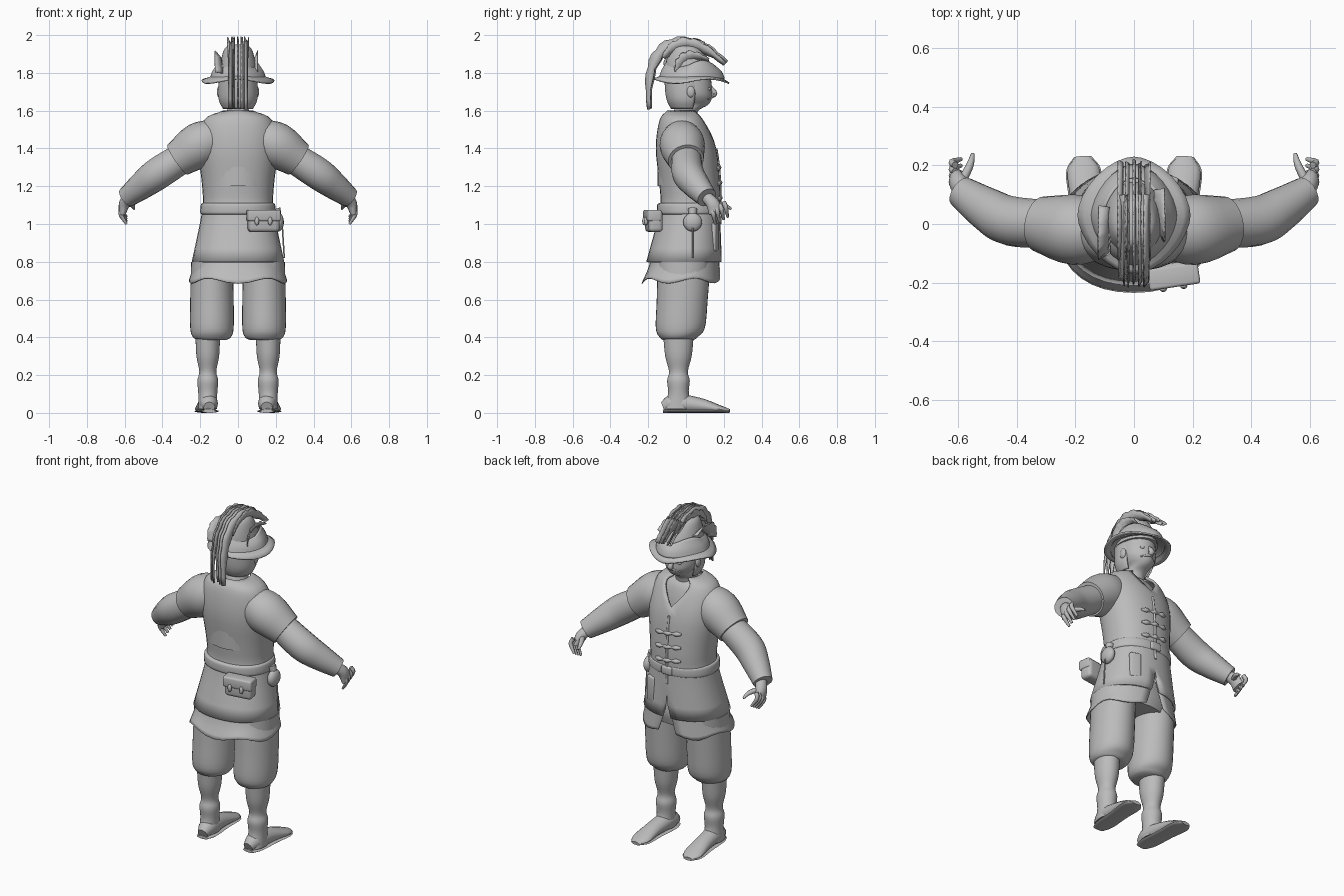
import bpy, bmesh, math, random
from mathutils import Vector

random.seed(4)
if "Cube" in bpy.data.objects:
    bpy.data.objects.remove(bpy.data.objects["Cube"])

grey = bpy.data.materials.new("plain grey")
grey.use_nodes = True
grey.diffuse_color = (.5, .5, .5, 1)
grey.node_tree.nodes["Principled BSDF"].inputs["Base Color"].default_value = grey.diffuse_color


def finish(name, bm, thick=0, mirror=False):
    """Turn a bmesh into a smooth shaded object."""
    bmesh.ops.remove_doubles(bm, verts=bm.verts, dist=.0005)
    bmesh.ops.recalc_face_normals(bm, faces=bm.faces)
    mesh = bpy.data.meshes.new(name)
    bm.to_mesh(mesh)
    bm.free()
    mesh.materials.append(grey)
    ob = bpy.data.objects.new(name, mesh)
    bpy.context.collection.objects.link(ob)
    bpy.ops.object.select_all(action='DESELECT')
    ob.select_set(True)
    bpy.context.view_layer.objects.active = ob
    bpy.ops.object.shade_smooth_by_angle(angle=math.radians(50))
    if thick:
        ob.modifiers.new("cloth", 'SOLIDIFY').thickness = thick
    if mirror:
        ob.modifiers.new("other side", 'MIRROR')
    return ob


def spline(points, steps=4):
    """Smooth curve through points of any dimension."""
    pts = [Vector(p) for p in points]
    pts = [pts[0] * 2 - pts[1]] + pts + [pts[-1] * 2 - pts[-2]]
    out = []
    for a, b, c, d in zip(pts, pts[1:], pts[2:], pts[3:]):
        for i in range(steps):
            t = i / steps
            out.append(b + (c - a) * (t / 2) + (a * 2 - b * 5 + c * 4 - d) * (t * t / 2)
                       + (b * 3 - a - c * 3 + d) * (t ** 3 / 2))
    return out + [pts[-2]]


def skin(bm, rings, closed, cap):
    """Bridge rows of points with quads."""
    rows = [[bm.verts.new(p) for p in ring] for ring in rings]
    count = len(rows[0])
    for a, b in zip(rows, rows[1:]):
        for i in range(count if closed else count - 1):
            j = (i + 1) % count
            bm.faces.new((a[i], a[j], b[j], b[i]))
    if cap:
        bm.faces.new(rows[0])
        bm.faces.new(rows[-1])


def loft(name, profile, x=0, y=0, power=2, opening=None, thick=0, wave=0, waves=3, mirror=False):
    """Level ovals (height, half width, half depth[, shift in y]), optionally open at +y."""
    rings, count = spline(profile), 32
    rows = []
    for k, ring in enumerate(rings):
        z, rx, ry, *shift = ring
        gap = opening(z) if opening else 0
        row = []
        for i in range(count + 1 if opening else count):
            a = math.pi / 2 + gap + (math.tau - 2 * gap) * i / count
            c, s = math.cos(a), math.sin(a)
            ripple = wave * math.sin(waves * a) * (k / (len(rings) - 1)) ** 2
            row.append((x + rx * math.copysign(abs(c) ** (2 / power), c),
                        y + sum(shift) + ry * math.copysign(abs(s) ** (2 / power), s), z + ripple))
        rows.append(row)
    bm = bmesh.new()
    skin(bm, rows, closed=not opening, cap=not thick)
    return finish(name, bm, thick, mirror)


def tube(name, points, count=16, mirror=False):
    """Oval tube along a smooth path of (x, y, z, radius[, second radius])."""
    path = spline(points)
    P = [Vector(p[:3]) for p in path]
    ref = Vector((0, 0, 1)) if abs((P[1] - P[0]).normalized().y) > .7 else Vector((0, 1, 0))
    rows = []
    for i, p in enumerate(path):
        t = (P[min(i + 1, len(P) - 1)] - P[max(i - 1, 0)]).normalized()
        u = t.cross(ref).normalized()
        v = u.cross(t)
        angles = [math.tau * k / count for k in range(count)]
        rows.append([P[i] + u * p[3] * math.cos(a) + v * p[-1] * math.sin(a) for a in angles])
    bm = bmesh.new()
    skin(bm, rows, closed=True, cap=True)
    return finish(name, bm, mirror=mirror)


def ball(name, place, size, mirror=False):
    bm = bmesh.new()
    bmesh.ops.create_uvsphere(bm, u_segments=16, v_segments=10, radius=1)
    bmesh.ops.scale(bm, vec=size, verts=bm.verts)
    bmesh.ops.translate(bm, vec=place, verts=bm.verts)
    return finish(name, bm, mirror=mirror)


def box(name, place, size, bevel=.01, turn=0):
    bm = bmesh.new()
    bmesh.ops.create_cube(bm, size=1)
    bmesh.ops.scale(bm, vec=size, verts=bm.verts)
    bmesh.ops.bevel(bm, geom=bm.edges[:], offset=bevel, segments=3, affect='EDGES', profile=.5)
    ob = finish(name, bm)
    ob.location, ob.rotation_euler.z = place, turn


def feather(name, x, start, bend, tip, width):
    """Curved vane in the y-z plane, ridged along its quill and notched at the edges."""
    a, b, c = (Vector((0, *p)) for p in (start, bend, tip))
    rows = []
    for i in range(17):
        t = i / 16
        p = a * (1 - t) ** 2 + b * 2 * t * (1 - t) + c * t * t
        d = ((b - a) * (1 - t) + (c - b) * t).normalized()
        notch = .75 if i % 3 == 2 else 1
        edge = Vector((0, -d.z, d.y)) * width * notch * (.25 + .75 * math.sin(math.pi * t ** .8))
        quill, lean = Vector((x, 0, 0)), Vector((x / 5, 0, 0))
        rows.append([p + quill + lean + edge, p + quill + Vector((.006, 0, 0)), p + quill - lean - edge])
    bm = bmesh.new()
    skin(bm, rows, closed=False, cap=False)
    finish(name, bm, thick=.005)


# Jacket with V neck and front slit, over an undershirt
jacket = loft("jacket", [(1.6, .08, .08, -.02), (1.55, .18, .12, -.02), (1.4, .21, .16, 0), (1.2, .19, .16, .02),
                         (1.07, .19, .16, .02), (.8, .245, .2, -.01)],
              power=2.2, thick=.012, opening=lambda z: max(0, (z - 1.45) * 4, .9 - z))
loft("undershirt", [(1.58, .07, .06), (1.53, .15, .1), (1.4, .18, .13), (1.2, .16, .13)], y=-.02)
bpy.context.view_layer.update()


def on_jacket(x, z, radius):
    """Point on the front of the jacket, with a tube radius."""
    hit = jacket.ray_cast(Vector((x + .001, 1, z)), Vector((0, -1, 0)))[1]
    return (*hit, radius)


# Front seam, toggles, belt and buckle
tube("front_seam", [on_jacket(0, z / 10, .007) for z in range(14, 9, -1)], count=8)
for row in range(3):
    z = 1.3 - row * .08
    beads = [on_jacket(k * .028, z - k * .003, .006 if k % 2 else .014) for k in range(-3, 4)]
    tube("toggle", beads, count=8)
loft("belt", [(1.11, .188, .158), (1.1, .197, .168), (1.06, .2, .168), (1.05, .19, .158)], y=.015, power=2.2)
box("buckle", place=(0, .18, 1.08), size=(.07, .025, .05))

# Shirt tail below the jacket, split at the front
loft("shirt_tail", [(.86, .22, .175, 0), (.77, .24, .19, -.01), (.7, .26, .21, -.025)],
     power=2.2, thick=.006, wave=.014, waves=5, opening=lambda z: .9 - z)

# Breeches, boots and feet
loft("breeches_seat", [(.9, .19, .14), (.8, .22, .155), (.73, .2, .14)], y=-.01)
loft("breeches_legs", [(.8, .11, .14, .01), (.6, .115, .135, 0), (.45, .115, .13, -.01),
                       (.4, .1, .1, -.02), (.385, .07, .08, -.02)], x=.138, y=-.02, mirror=True)
loft("boots", [(.4, .065, .08), (.3, .06, .07), (.22, .045, .05), (.17, .055, .06),
               (.1, .05, .055), (.02, .05, .08)], x=.16, y=-.04, mirror=True)
foot = [(-.12, .03, .03), (-.06, .05, .05), (.07, .05, .04), (.18, .055, .02), (.23, .025, .01)]
tube("feet", [(.16 + y / 15, y, high, wide, high) for y, wide, high in foot], mirror=True)
tube("soles", [(.16 + y / 15, y, .009, wide + .005, .009) for y, wide, high in foot], mirror=True)

# Arms and hands
tube("short_sleeves", [(.09, -.02, 1.47, .09), (.2, -.02, 1.42, .12), (.32, 0, 1.34, .095)], count=24, mirror=True)
tube("long_sleeves", [(.28, 0, 1.36, .08), (.42, .01, 1.27, .085), (.5, .05, 1.21, .075),
                      (.59, .11, 1.14, .055)], mirror=True)
tube("palms", [(.57, .1, 1.15, .03, .03), (.6, .14, 1.11, .03, .035), (.61, .16, 1.06, .018, .04)], mirror=True)
for k in range(4):
    base = Vector((.61, .135 + k * .022, 1.05 + k * .012, .012))
    tube("fingers", [base + Vector(step) for step in ((0, 0, .03, 0), (.01, .01, 0, 0), (-.02, .02, -.05, -.005))],
         count=8, mirror=True)
tube("thumbs", [(.59, .14, 1.11, .016), (.56, .2, 1.1, .013), (.55, .24, 1.08, .006)], count=8, mirror=True)

# Head, face and hair
loft("head", [(1.8, .095, .11, .02), (1.7, .096, .108, .03), (1.66, .08, .1, .035),
              (1.63, .056, .08, .035), (1.6, .058, .066, 0), (1.55, .065, .066, -.015)])
tube("nose", [(0, .125, 1.73, .01), (0, .15, 1.69, .016), (0, .13, 1.68, .01)], count=8)
ball("ears", place=(.1, .025, 1.7), size=(.012, .022, .03), mirror=True)
ball("eyes", place=(.04, .12, 1.715), size=(.016, .012, .009), mirror=True)
tube("moustache", [(0, .142, 1.675, .008), (.05, .115, 1.66, .004)], count=8, mirror=True)
loft("hair", [(1.79, .1, .115), (1.7, .105, .11), (1.65, .1, .1), (1.61, .08, .08)],
     thick=.01, opening=lambda z: 1.1)

# Hat with swept brim, upturned fold and plume
loft("hat_crown", [(1.95, .03, .045, -.01), (1.93, .07, .08, 0), (1.86, .092, .115, .01), (1.77, .108, .13, .02)])
loft("hat_brim", [(1.8, .1, .125, .015), (1.76, .193, .2, .03)], power=1.7, thick=.008, wave=.012)
loft("brim_fold", [(1.77, .15, .175), (1.81, .135, .16), (1.85, .105, .13)],
     y=.03, power=1.7, thick=.006, wave=.016)
for k in range(-2, 3):
    j = random.uniform(-.015, .015)
    feather("back_feather", k * .022, start=(.1, 1.955), bend=(j - .22, 2.035), tip=(j - .185, 1.62 + j), width=.032)
    feather("front_feather", k * .022, start=(-.12, 1.88), bend=(j, 2.045), tip=(.22 + j, 1.86 + j), width=.034)
for x, y in ((-.1, -.03), (.085, .03)):
    feather("side_feather", x, start=(y - .08, 1.8), bend=(y - .05, 1.93), tip=(y + .09, 1.87), width=.035)

# Belt pouches and hanging pocket
box("back_pouch", place=(.135, -.17, 1.015), size=(.165, .075, .115), bevel=.02, turn=.15)
box("back_pouch_flap", place=(.135, -.178, 1.045), size=(.175, .075, .06), turn=.15)
for x in (.1, .17):
    ball("pouch_button", place=(x, x * .15 - .237, 1.015), size=(.012, .01, .022))
ball("round_pouch", place=(.215, .035, 1.01), size=(.028, .05, .05))
tube("pouch_neck", [(.2, .035, 1.08, .025), (.21, .035, 1.05, .02)], count=8)
tube("pouch_cord", [(.235, .035, .98, .004), (.245, .035, .82, .004)], count=8)
box("hanging_pocket", place=(.12, .152, .93), size=(.065, .03, .15), turn=-.35)
